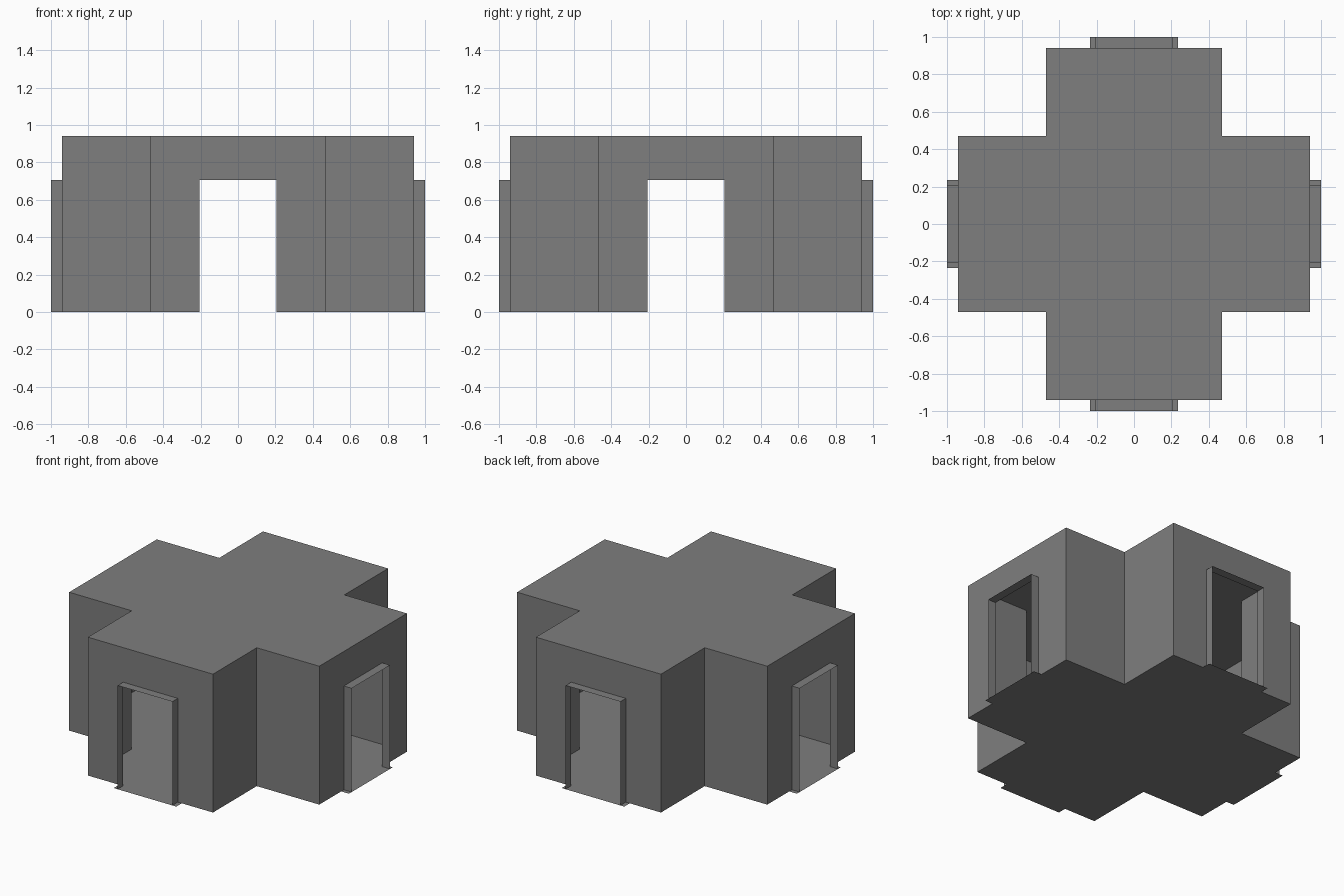
import bpy, bmesh
from mathutils import Matrix, Vector
from math import pi

if "Cube" in bpy.data.objects:
    bpy.data.objects.remove(bpy.data.objects["Cube"])

U = 1 / 17                       # modular grid unit
ARM, HALF, EDGE = 16 * U, 8 * U, 17 * U
SILL, DOOR = 4 * U, 3.5 * U      # half widths of sill and doorway
HEIGHT, DOOR_H = 16 * U, 12 * U

dark_grey = bpy.data.materials.new("dark_grey")
dark_grey.diffuse_color = (0.21, 0.21, 0.21, 1)
dark_grey.use_nodes = True
dark_grey.node_tree.nodes["Principled BSDF"].inputs["Base Color"].default_value = dark_grey.diffuse_color


def quarter_turns(points):
    """Four copies of a point list, turned about z."""
    return [[Matrix.Rotation(i * pi / 2, 3, 'Z') @ Vector(p) for p in points]
            for i in range(4)]


def loop(points):
    """Join the four turned outlines into one cross-shaped face."""
    return [p for part in quarter_turns(points) for p in part]


def make_object(name, faces):
    bm = bmesh.new()
    for pts in faces:
        bm.faces.new([bm.verts.new(p) for p in pts])
    bmesh.ops.remove_doubles(bm, verts=bm.verts, dist=1e-5)
    mesh = bpy.data.meshes.new(name)
    bm.to_mesh(mesh)
    bm.free()
    mesh.materials.append(dark_grey)
    obj = bpy.data.objects.new(name, mesh)
    bpy.context.collection.objects.link(obj)


# Floor: cross with a door sill at the end of each arm
floor = [(-HALF, -ARM, 0), (-SILL, -ARM, 0), (-SILL, -EDGE, 0), (SILL, -EDGE, 0),
         (SILL, -ARM, 0), (HALF, -ARM, 0), (HALF, -HALF, 0)]
make_object("floor", [loop(floor)[::-1]])

# Roof: plain cross
roof = [(-HALF, -ARM, HEIGHT), (HALF, -ARM, HEIGHT), (HALF, -HALF, HEIGHT)]
make_object("roof", [loop(roof)])

# Thin walls: end wall with doorway notch, and the two walls of each inner corner
end_wall = [(x, -ARM, z) for x, z in (
    (-HALF, 0), (-DOOR, 0), (-DOOR, DOOR_H), (DOOR, DOOR_H),
    (DOOR, 0), (HALF, 0), (HALF, HEIGHT), (-HALF, HEIGHT))]
corner_a = [(HALF, -ARM, 0), (HALF, -HALF, 0), (HALF, -HALF, HEIGHT), (HALF, -ARM, HEIGHT)]
corner_b = [(HALF, -HALF, 0), (ARM, -HALF, 0), (ARM, -HALF, HEIGHT), (HALF, -HALF, HEIGHT)]
make_object("walls", [f for pts in (end_wall, corner_a, corner_b)
                      for f in quarter_turns(pts)])

# Door frames: thin jambs and lintel projecting from each end wall
profile = [(-DOOR, 0), (-DOOR, DOOR_H), (DOOR, DOOR_H), (DOOR, 0)]
frame = []
for (x0, z0), (x1, z1) in zip(profile, profile[1:]):
    frame += quarter_turns([(x0, -ARM, z0), (x0, -EDGE, z0),
                            (x1, -EDGE, z1), (x1, -ARM, z1)])
make_object("door_frames", frame)
